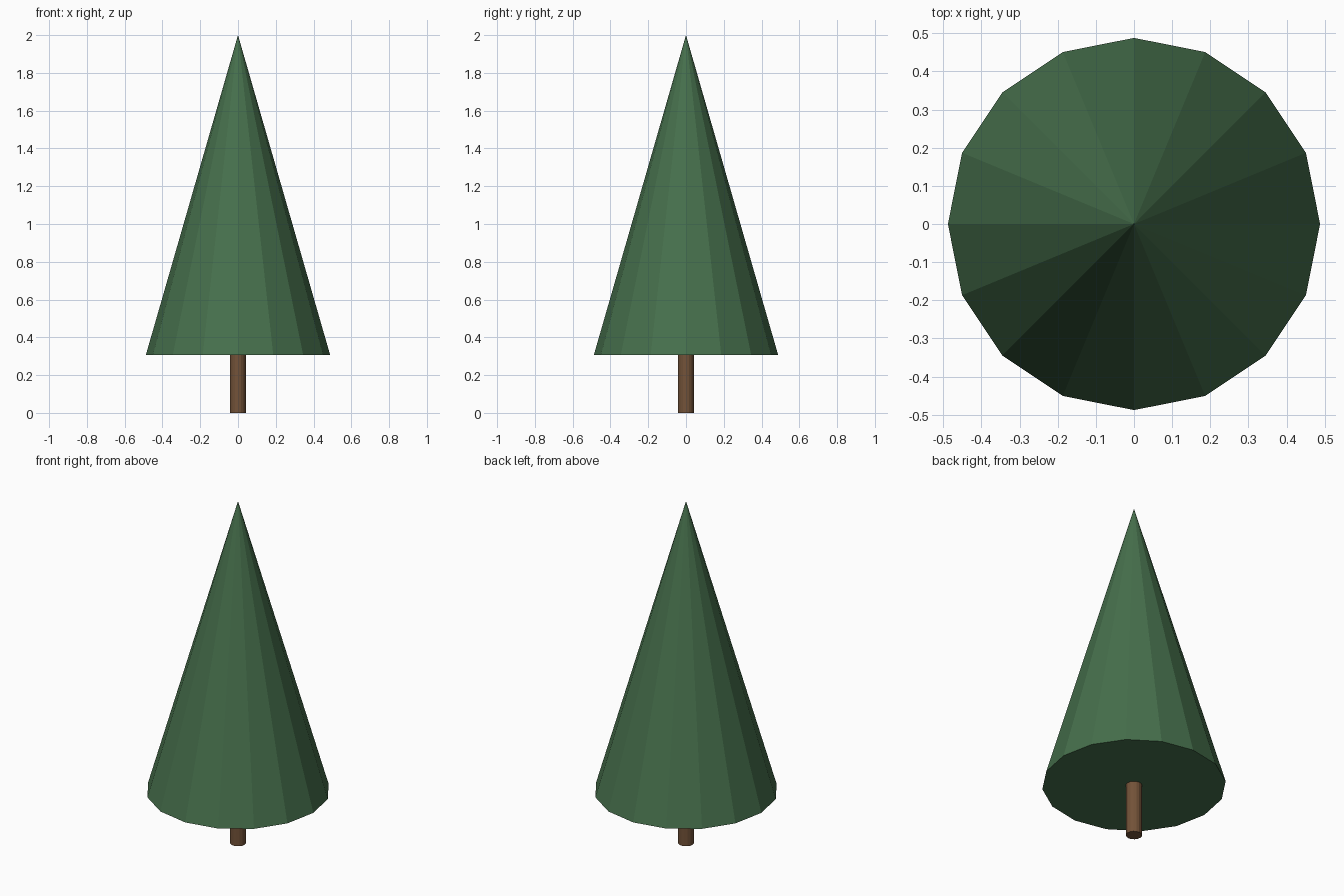
import bpy

if "Cube" in bpy.data.objects:
    bpy.data.objects.remove(bpy.data.objects["Cube"])

SIDES = 16


def flat_material(name, rgb):
    mat = bpy.data.materials.new(name)
    mat.diffuse_color = (*rgb, 1.0)
    mat.use_nodes = True
    mat.node_tree.nodes["Principled BSDF"].inputs["Base Color"].default_value = mat.diffuse_color
    return mat


def finish(name, mat):
    obj = bpy.context.object
    obj.name = name
    obj.data.materials.append(mat)
    return obj


needle_green = flat_material("needle green", (0.062, 0.162, 0.073))
bark_brown = flat_material("bark brown", (0.17, 0.085, 0.04))

# Foliage: one faceted cone with a closed underside
BASE, TIP = 0.306, 2.0
bpy.ops.mesh.primitive_cone_add(vertices=SIDES, radius1=0.488, radius2=0,
                                depth=TIP - BASE, location=(0, 0, (BASE + TIP) / 2))
finish("foliage", needle_green)

# Trunk: slim post ending just inside the foliage
TRUNK_TOP = 0.32
bpy.ops.mesh.primitive_cylinder_add(vertices=SIDES, radius=0.043, depth=TRUNK_TOP,
                                    location=(0, 0, TRUNK_TOP / 2))
finish("trunk", bark_brown)
